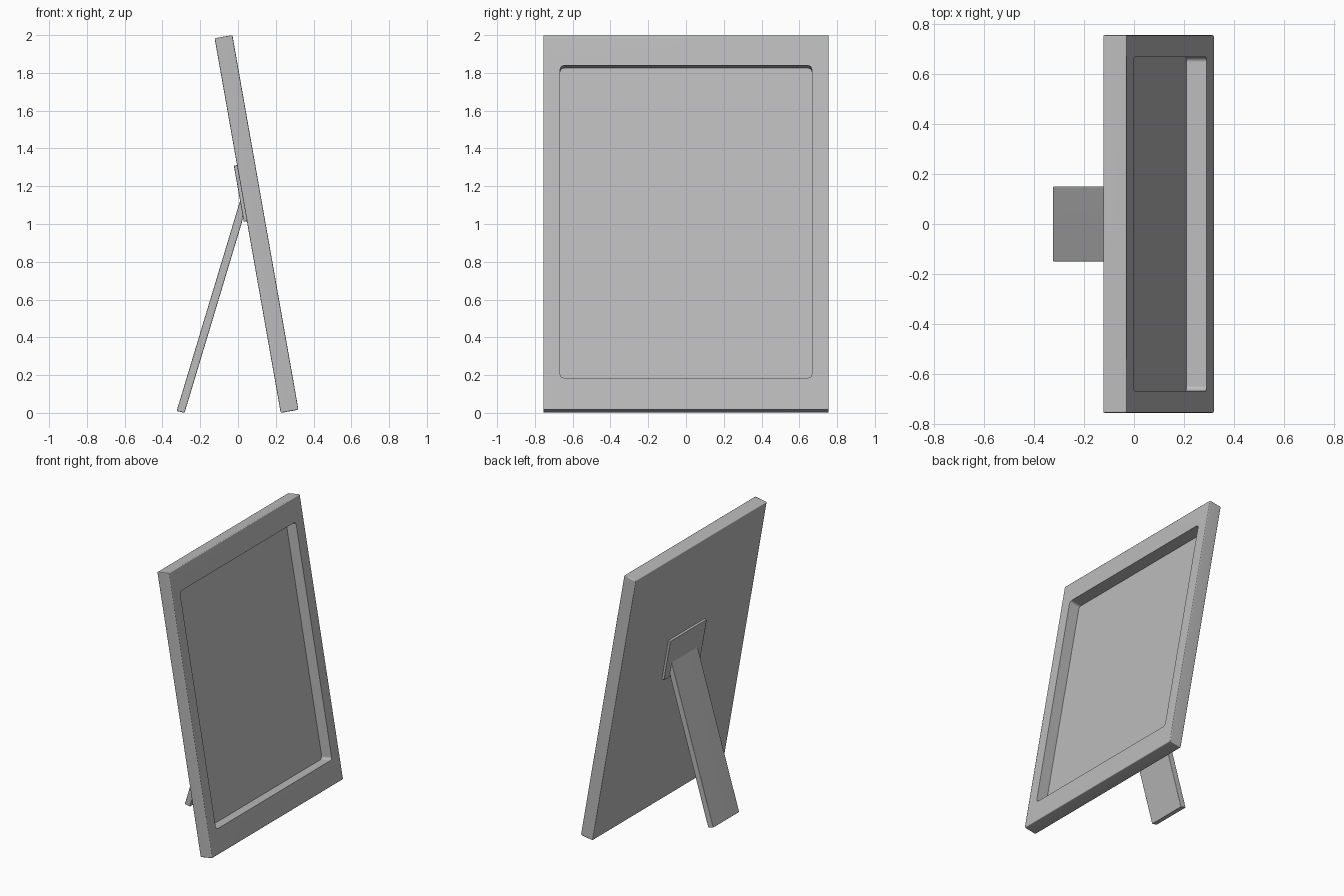
import bpy, bmesh, math
from mathutils import Vector, Matrix

if "Cube" in bpy.data.objects:
    bpy.data.objects.remove(bpy.data.objects["Cube"])

TILT = math.radians(-10)
BASE = Vector((0.226, 0, 0))          # lower back edge of the leaning frame

grey = bpy.data.materials.new("plain_grey")
grey.diffuse_color = (0.5, 0.5, 0.5, 1)
grey.use_nodes = True
grey.node_tree.nodes["Principled BSDF"].inputs["Base Color"].default_value = grey.diffuse_color


def finish(name, bm, tilted):
    """Turn a bmesh into a shaded object, optionally leaning with the frame."""
    if tilted:
        bm.transform(Matrix.Translation(BASE) @ Matrix.Rotation(TILT, 4, 'Y'))
    bmesh.ops.recalc_face_normals(bm, faces=bm.faces)
    mesh = bpy.data.meshes.new(name)
    bm.to_mesh(mesh)
    bm.free()
    mesh.materials.append(grey)
    ob = bpy.data.objects.new(name, mesh)
    bpy.context.collection.objects.link(ob)
    bpy.ops.object.select_all(action='DESELECT')
    ob.select_set(True)
    bpy.context.view_layer.objects.active = ob
    bpy.ops.object.shade_smooth_by_angle(angle=math.radians(50))
    weighted = ob.modifiers.new("weighted_normals", 'WEIGHTED_NORMAL')
    weighted.keep_sharp = True
    return ob


def box(x0, x1, half_y, z0, z1):
    bm = bmesh.new()
    bmesh.ops.create_cube(bm, size=1)
    for v in bm.verts:
        v.co = (x1 if v.co.x > 0 else x0,
                half_y if v.co.y > 0 else -half_y,
                z1 if v.co.z > 0 else z0)
    return bm


def soften(bm, edges, offset, segments=2):
    bmesh.ops.bevel(bm, geom=list(edges), offset=offset, segments=segments,
                    profile=0.5, affect='EDGES')


# Frame: slab with a deep picture recess in its front
W, H, T, DEPTH = 0.755, 2.014, 0.0955, 0.081
bm = box(0, T, W, 0, H)
outer = list(bm.edges)
front = max(bm.faces, key=lambda f: f.calc_center_median().x)
bmesh.ops.inset_region(bm, faces=[front], thickness=0.125)
for v in front.verts:
    v.co.z = 0.171 if v.co.z < H / 2 else 1.851
floor = bmesh.ops.extrude_discrete_faces(bm, faces=[front])['faces'][0]
for v in floor.verts:
    v.co.x -= DEPTH
corners = [e for e in bm.edges
           if abs(e.verts[0].co.x - e.verts[1].co.x) > DEPTH * 0.9
           and all(abs(v.co.y) < W - 0.05 for v in e.verts)]
rim = [e for e in bm.edges if all(abs(abs(v.co.y) - W) < 1e-5 for v in e.verts)
       or all(abs(v.co.z) < 1e-5 for v in e.verts)
       or all(abs(v.co.z - H) < 1e-5 for v in e.verts)]
soften(bm, corners, 0.02)
soften(bm, [e for e in rim if e.is_valid], 0.006)
finish("picture_frame", bm, True)

# Hinge plate on the back
bm = box(-0.017, 0.004, 0.21, 1.03, 1.332)
soften(bm, bm.edges, 0.004)
finish("hinge_plate", bm, True)

# Support leg: side profile extruded across the width
profile = [(-0.325, 0.01), (-0.283, 0.0), (0.021, 1.01), (0.035, 1.09), (0.019, 1.15)]
bm = bmesh.new()
face = bm.faces.new([bm.verts.new((x, -0.15, z)) for x, z in profile])
grown = bmesh.ops.extrude_face_region(bm, geom=[face])['geom']
bmesh.ops.translate(bm, vec=(0, 0.3, 0),
                    verts=[g for g in grown if isinstance(g, bmesh.types.BMVert)])
soften(bm, bm.edges, 0.004)
finish("support_leg", bm, False)
